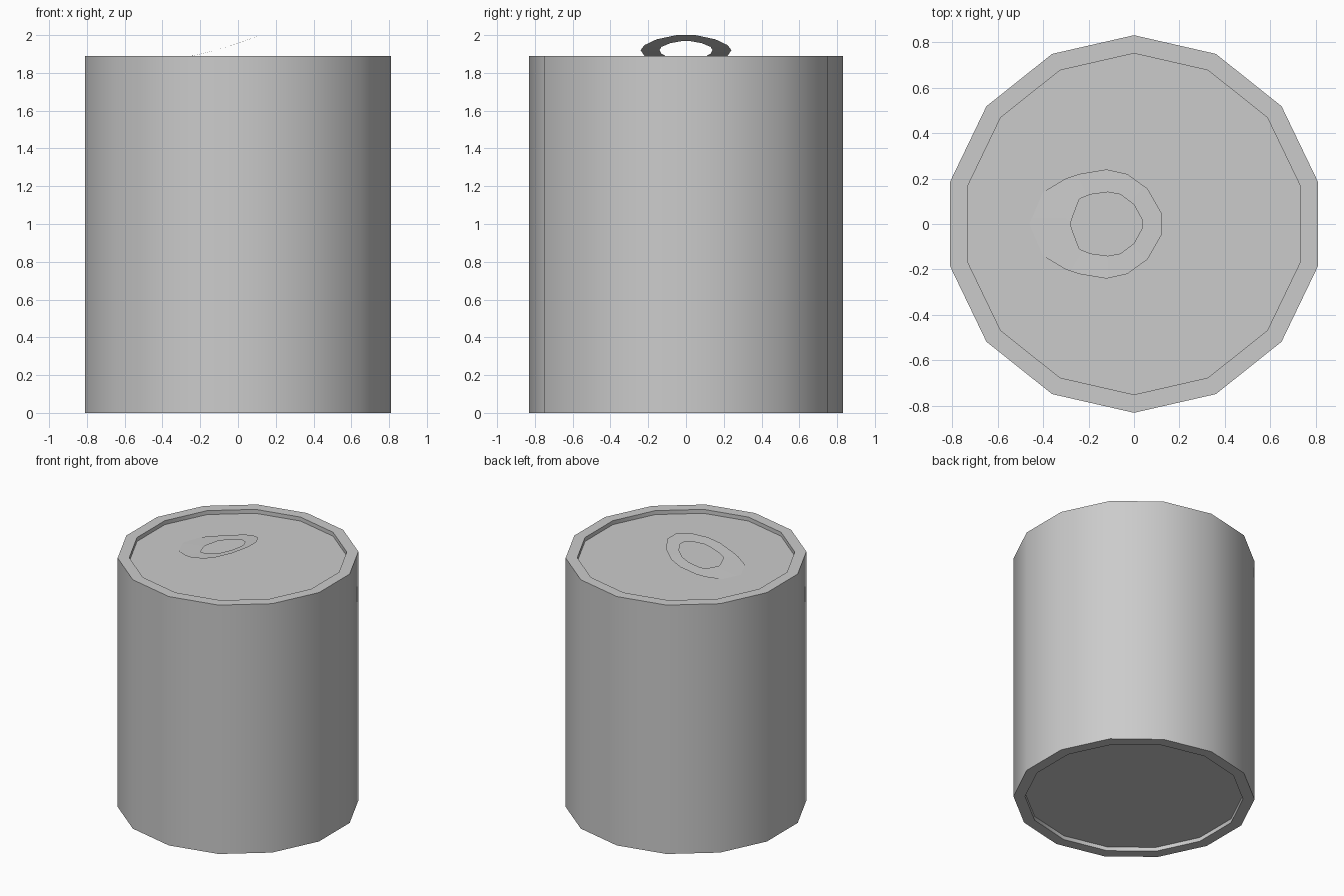
import bpy, bmesh, math

old = bpy.data.objects.get("Cube")
if old:
    bpy.data.objects.remove(old, do_unlink=True)

SIDES = 14
RIM_TOP, LID_Z, RECESS = 1.89, 1.86, 0.03
OUTER, INNER = 0.83, 0.75

metal = bpy.data.materials.new("grey metal")
metal.use_nodes = True
grey = (0.6, 0.6, 0.6, 1)
metal.diffuse_color = grey
metal.node_tree.nodes["Principled BSDF"].inputs["Base Color"].default_value = grey


def finish(bm, name):
    """Turn a bmesh into a smooth-by-angle object."""
    mesh = bpy.data.meshes.new(name)
    bm.to_mesh(mesh)
    bm.free()
    mesh.materials.append(metal)
    obj = bpy.data.objects.new(name, mesh)
    bpy.context.collection.objects.link(obj)
    bpy.ops.object.select_all(action="DESELECT")
    obj.select_set(True)
    bpy.context.view_layer.objects.active = obj
    bpy.ops.object.shade_smooth_by_angle(angle=math.radians(35))
    return obj


def bridge(bm, a, b):
    """Join two closed vertex loops with quads."""
    for i in range(len(a)):
        j = (i + 1) % len(a)
        bm.faces.new((a[i], a[j], b[j], b[i]))


# Can body: stacked rings from the recessed base to the recessed lid
bm = bmesh.new()
profile = [(INNER, RECESS), (INNER, 0), (OUTER, 0),
           (OUTER, RIM_TOP), (INNER, RIM_TOP), (INNER, LID_Z)]
rings = []
for r, z in profile:
    angles = [math.pi / 2 + math.tau * k / SIDES for k in range(SIDES)]
    rings.append([bm.verts.new((r * math.cos(a), r * math.sin(a), z)) for a in angles])
for low, high in zip(rings, rings[1:]):
    bridge(bm, low, high)
bm.faces.new(rings[0][::-1])
bm.faces.new(rings[-1])
bmesh.ops.recalc_face_normals(bm, faces=bm.faces)
finish(bm, "can_body")

# Pull tab: thin ring that rises out of the lid, half outline mirrored in y
outer_half = [(0.12, 0.05), (0.06, 0.155), (-0.03, 0.22), (-0.12, 0.24),
              (-0.24, 0.22), (-0.30, 0.20), (-0.40, 0.14), (-0.46, 0)]
inner_half = [(0.035, 0.02), (0, 0.085), (-0.06, 0.13), (-0.115, 0.14),
              (-0.19, 0.13), (-0.24, 0.11), (-0.265, 0.045), (-0.28, 0)]


def tab_loop(bm, half):
    points = half + [(x, -y) for x, y in half[-2::-1]]
    loop = []
    for x, y in points:
        t = max(0, (x + 0.46) / 0.58)
        loop.append(bm.verts.new((x, y, LID_Z + 0.001 + 0.139 * t ** 1.6)))
    return loop


bm = bmesh.new()
bridge(bm, tab_loop(bm, outer_half), tab_loop(bm, inner_half))
bm.normal_update()
if sum(f.normal.z for f in bm.faces) < 0:
    bmesh.ops.reverse_faces(bm, faces=bm.faces)
finish(bm, "pull_tab")
